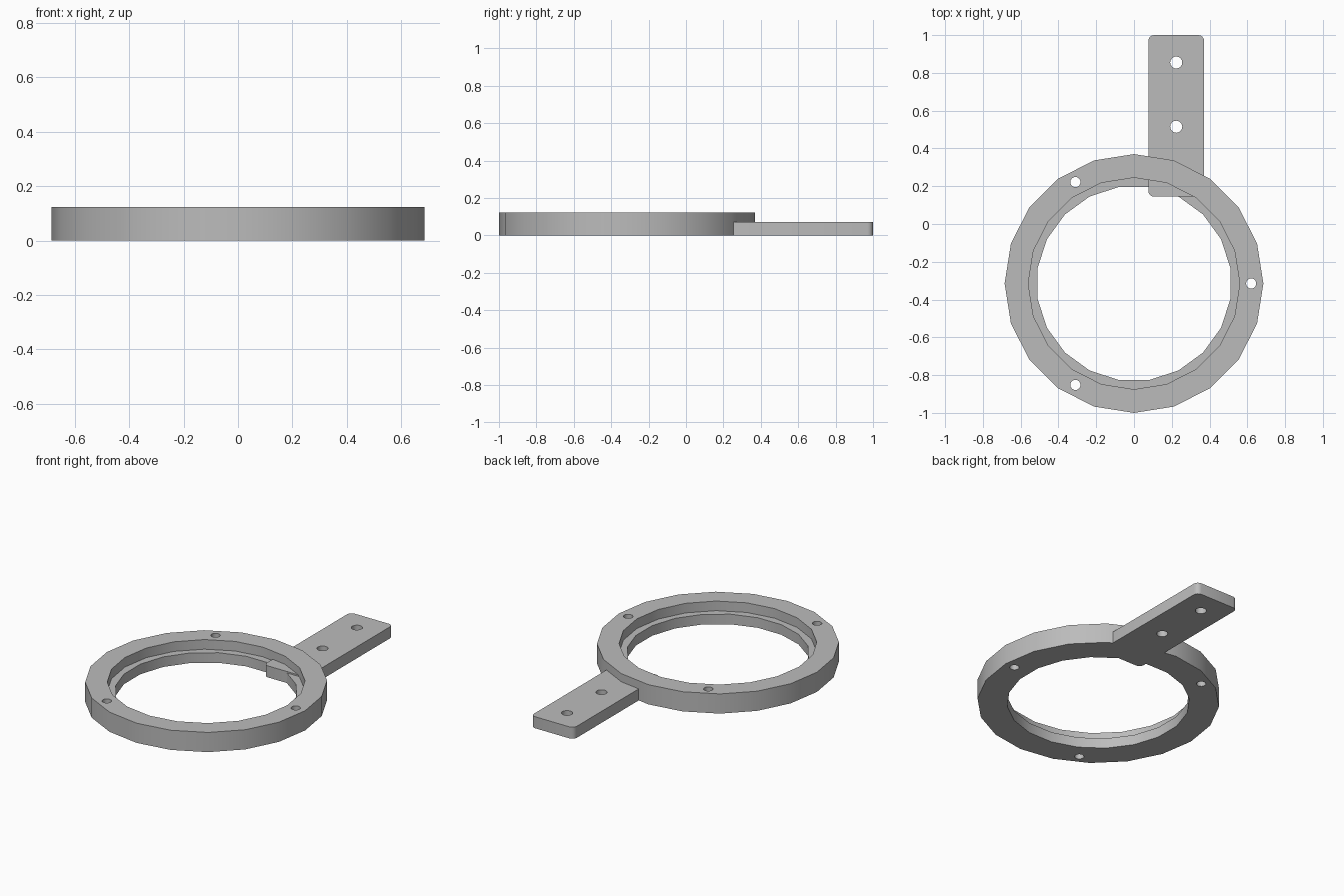
import bpy, bmesh
from math import radians, cos, sin, tau

cube = bpy.data.objects.get("Cube")
if cube:
    bpy.data.objects.remove(cube, do_unlink=True)

SIDES = 20
CENTRE_Y = -0.315
RING_TOP, LEDGE, ARM_TOP = 0.123, 0.063, 0.072

grey = bpy.data.materials.new("plain grey")
grey.use_nodes = True
colour = (0.5, 0.5, 0.5, 1)
grey.diffuse_color = colour
grey.node_tree.nodes["Principled BSDF"].inputs["Base Color"].default_value = colour


def make_object(name, bm):
    bmesh.ops.recalc_face_normals(bm, faces=bm.faces)
    mesh = bpy.data.meshes.new(name)
    bm.to_mesh(mesh)
    bm.free()
    obj = bpy.data.objects.new(name, mesh)
    bpy.context.collection.objects.link(obj)
    mesh.materials.append(grey)
    return obj


def lathe(profile):
    """Closed ring from (radius, height, turn in degrees) points."""
    bm = bmesh.new()
    loops = []
    for r, z, turn in profile:
        angles = [tau * i / SIDES + radians(turn) for i in range(SIDES)]
        loops.append([bm.verts.new((r * cos(a), CENTRE_Y + r * sin(a), z)) for a in angles])
    for a, b in zip(loops, loops[1:] + loops[:1]):
        for i in range(SIDES):
            j = (i + 1) % SIDES
            bm.faces.new((a[i], a[j], b[j], b[i]))
    return bm


def drill(obj, spots, radius):
    """Cut vertical through-holes at the given places."""
    bm = bmesh.new()
    for x, y in spots:
        made = bmesh.ops.create_cone(bm, cap_ends=True, segments=16,
                                     radius1=radius, radius2=radius, depth=1)
        bmesh.ops.translate(bm, verts=made["verts"], vec=(x, y, 0))
    cutter = make_object("hole_cutter", bm)
    cutter.hide_render = True
    mod = obj.modifiers.new("holes", "BOOLEAN")
    mod.object = cutter
    mod.solver = "EXACT"
    bpy.ops.object.select_all(action="DESELECT")
    bpy.context.view_layer.objects.active = obj
    obj.select_set(True)
    bpy.ops.object.modifier_apply(modifier=mod.name)
    bpy.data.objects.remove(cutter, do_unlink=True)
    bpy.ops.object.shade_smooth_by_angle(angle=radians(30))


# Ring with a stepped inner ledge
ring = make_object("ring", lathe([
    (0.685, 0, 0), (0.685, RING_TOP, 0),
    (0.56, RING_TOP, 0), (0.56, LEDGE, 0),
    (0.517, LEDGE, 9), (0.517, 0, 9)]))
bolt_angles = [tau * i / 3 for i in range(3)]
drill(ring, [(0.62 * cos(a), CENTRE_Y + 0.62 * sin(a)) for a in bolt_angles], 0.027)

# Flat mounting arm with rounded corners
x0, x1, y0, y1 = 0.076, 0.371, 0.145, 1.0
bm = bmesh.new()
bmesh.ops.create_cube(bm, size=1)
bmesh.ops.scale(bm, verts=bm.verts, vec=(x1 - x0, y1 - y0, ARM_TOP))
bmesh.ops.translate(bm, verts=bm.verts, vec=((x0 + x1) / 2, (y0 + y1) / 2, ARM_TOP / 2))
upright = [e for e in bm.edges if abs(e.verts[0].co.z - e.verts[1].co.z) > 0.01]
bmesh.ops.bevel(bm, geom=upright, offset=0.03, segments=4, profile=0.5, affect="EDGES")
arm = make_object("mounting_arm", bm)
drill(arm, [((x0 + x1) / 2, y) for y in (0.515, 0.855)], 0.032)
